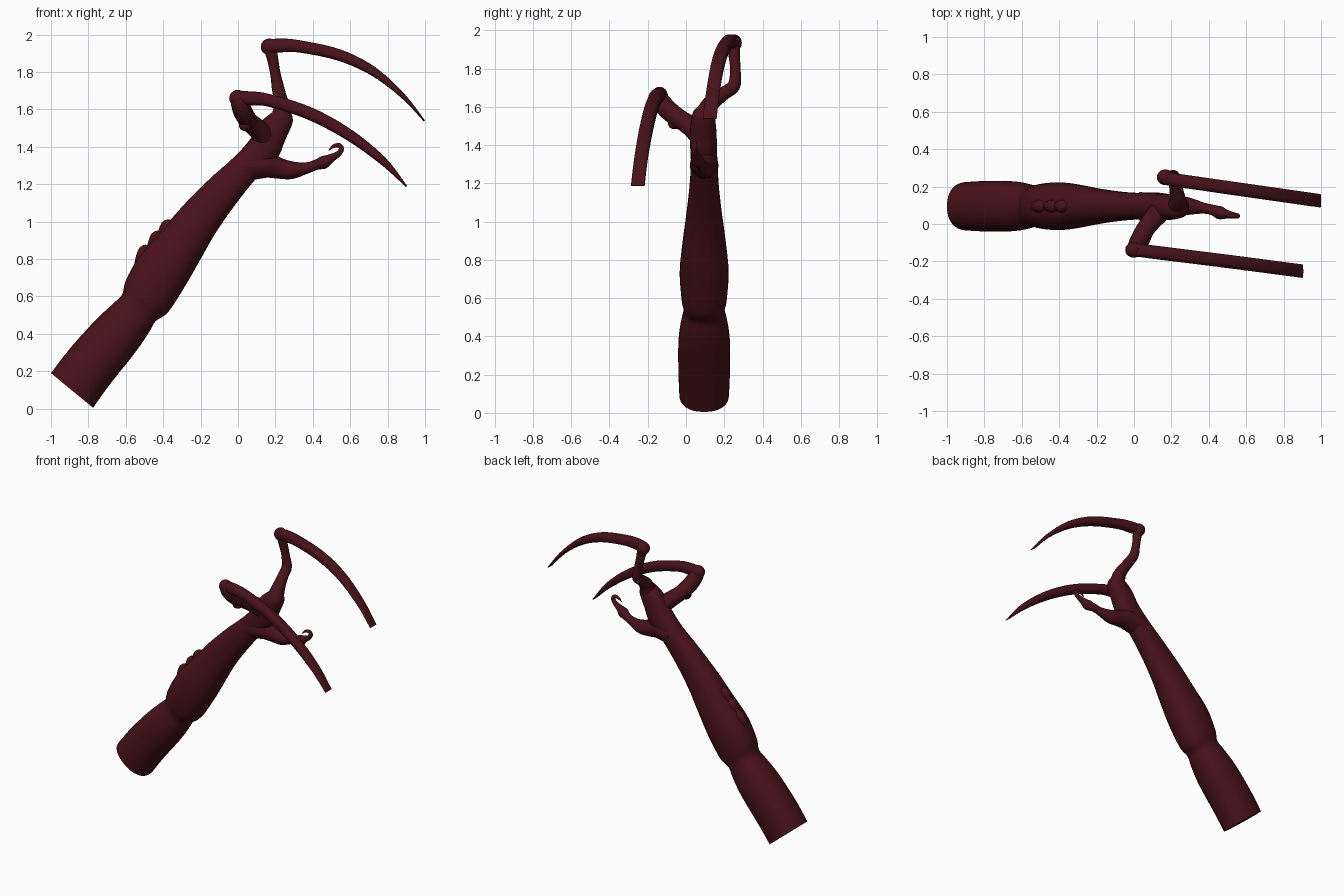
import bpy, bmesh, math
from mathutils import Vector

mat = bpy.data.materials.new("dark_red_flesh")
mat.diffuse_color = (0.065, 0.006, 0.010, 1)
Y = Vector((0, 1, 0))


def spline(rows, steps):
    """Catmull-Rom interpolation through rows of numbers."""
    out = []
    for i in range(len(rows) - 1):
        p = [rows[max(0, min(len(rows) - 1, i + k))] for k in (-1, 0, 1, 2)]
        for s in range(steps):
            t = s / steps
            out.append([0.5 * (2*b + (c-a)*t + (2*a-5*b+4*c-d)*t*t + (3*b-a-3*c+d)*t**3)
                        for a, b, c, d in zip(*p)])
    return out + [list(rows[-1])]


def skin(name, rings, sides, power=2.0):
    """Skin a list of (centre, half axis, half axis) ellipses, capped at both ends."""
    bm = bmesh.new()
    loops = []
    for c, a, b in rings:
        loop = []
        for k in range(sides):
            t = 2 * math.pi * k / sides
            u, v = math.cos(t), math.sin(t)
            u = math.copysign(abs(u) ** (2 / power), u)
            v = math.copysign(abs(v) ** (2 / power), v)
            loop.append(bm.verts.new(c + a * u + b * v))
        loops.append(loop)
    for p, q in zip(loops, loops[1:]):
        for k in range(sides):
            j = (k + 1) % sides
            bm.faces.new((p[k], p[j], q[j], q[k]))
    bm.faces.new(loops[0])
    bm.faces.new(loops[-1])
    bmesh.ops.recalc_face_normals(bm, faces=bm.faces)
    me = bpy.data.meshes.new(name)
    bm.to_mesh(me)
    bm.free()
    ob = bpy.data.objects.new(name, me)
    bpy.context.collection.objects.link(ob)
    finish(ob)
    return ob


def finish(ob):
    ob.data.materials.append(mat)
    bpy.ops.object.select_all(action='DESELECT')
    ob.select_set(True)
    bpy.context.view_layer.objects.active = ob
    bpy.ops.object.shade_smooth_by_angle(angle=math.radians(45))


def loft(name, rows, sides=32, steps=5, power=2.0):
    """Rows: upper x, upper z, lower x, lower z, centre y, half width in y."""
    rings = []
    for ux, uz, lx, lz, cy, hw in spline(rows, steps):
        up, lo = Vector((ux, cy, uz)), Vector((lx, cy, lz))
        rings.append(((up + lo) / 2, (up - lo) / 2, Y * hw))
    return skin(name, rings, sides, power)


def tube(name, rows, sides=16, steps=5):
    """Rows: x, y, z, radius."""
    pts = spline(rows, steps)
    pos = [Vector(p[:3]) for p in pts]
    rings, a = [], None
    for i, p in enumerate(pts):
        d = (pos[min(i + 1, len(pos) - 1)] - pos[max(i - 1, 0)]).normalized()
        a = d.orthogonal() if a is None else a - d * a.dot(d)
        a.normalize()
        r = max(p[3], 0.002)
        rings.append((pos[i], a * r, d.cross(a) * r))
    return skin(name, rings, sides)


def ball(name, loc, scale):
    bpy.ops.mesh.primitive_uv_sphere_add(segments=20, ring_count=12, radius=1, location=loc)
    ob = bpy.context.object
    ob.name = name
    ob.scale = scale
    finish(ob)


# Forearm, wrist and palm in one loft
loft("arm", [
    (-1.00, .19, -.775, .005, .095, .130),
    (-.90, .32, -.685, .13, .095, .135),
    (-.765, .47, -.55, .30, .095, .134),
    (-.67, .56, -.475, .41, .095, .118),
    (-.62, .61, -.44, .468, .095, .106),
    (-.598, .69, -.374, .516, .095, .119),
    (-.524, .82, -.283, .655, .095, .128),
    (-.41, .95, -.20, .80, .095, .115),
    (-.29, 1.09, -.11, .955, .095, .095),
    (-.15, 1.23, .00, 1.11, .095, .078),
    (-.016, 1.35, .11, 1.245, .095, .070),
    (.064, 1.44, .21, 1.34, .092, .070),
    (.13, 1.54, .25, 1.43, .09, .068),
    (.20, 1.595, .292, 1.53, .09, .055),
    (.245, 1.608, .285, 1.58, .09, .025)], power=2.3)

# Small ridges on the back of the forearm
for i, (x, z) in enumerate(((-.49, .85), (-.425, .925), (-.37, .985))):
    tube(f"forearm_ridge_{i + 1}", [(x - .05, .095, z - .10, .02), (x - .01, .095, z - .01, .035),
                                    (x + .025, .095, z + .01, .010)], sides=12)

# Hooked thumb
tube("thumb", [
    (.03, .095, 1.29, .075), (.14, .095, 1.305, .072), (.22, .098, 1.285, .056),
    (.29, .095, 1.275, .047), (.37, .085, 1.288, .030), (.42, .075, 1.305, .028),
    (.46, .06, 1.318, .035), (.495, .052, 1.338, .024), (.535, .046, 1.362, .016),
    (.553, .043, 1.388, .014), (.540, .043, 1.408, .012), (.510, .043, 1.403, .009),
    (.485, .043, 1.380, .002)])

# Fingers that carry the blades
tube("front_finger", [
    (.17, .10, 1.43, .065), (.11, .035, 1.49, .055), (.06, -.03, 1.535, .050),
    (.03, -.09, 1.58, .052), (.01, -.13, 1.63, .048), (-.005, -.135, 1.665, .040)])
tube("rear_finger", [
    (.23, .09, 1.53, .060), (.235, .125, 1.61, .045), (.225, .19, 1.665, .036),
    (.215, .25, 1.71, .034), (.20, .258, 1.79, .028), (.185, .252, 1.87, .030),
    (.17, .25, 1.935, .036)])
ball("front_knuckle", (-.002, -.138, 1.66), (.045, .042, .045))
ball("rear_knuckle", (.167, .25, 1.935), (.045, .042, .044))
ball("front_finger_bump", (.04, -.06, 1.515), (.035, .035, .032))

# Curved blades, constant in width and thinning to an edge
loft("front_blade", [
    (-.01, 1.695, .01, 1.63, -.138, .034), (.06, 1.697, .065, 1.622, -.145, .036),
    (.17, 1.682, .16, 1.615, -.158, .036), (.395, 1.61, .37, 1.547, -.185, .036),
    (.61, 1.49, .58, 1.437, -.212, .036), (.79, 1.34, .765, 1.305, -.236, .036),
    (.905, 1.19, .897, 1.186, -.252, .036)], sides=24, power=2.6)
loft("rear_blade", [
    (.155, 1.972, .165, 1.905, .245, .034), (.22, 1.979, .215, 1.904, .235, .036),
    (.33, 1.970, .32, 1.905, .220, .036), (.55, 1.920, .53, 1.862, .189, .036),
    (.735, 1.825, .71, 1.783, .163, .036), (.893, 1.68, .873, 1.662, .140, .036),
    (1.00, 1.54, .993, 1.536, .124, .036)], sides=24, power=2.6)
